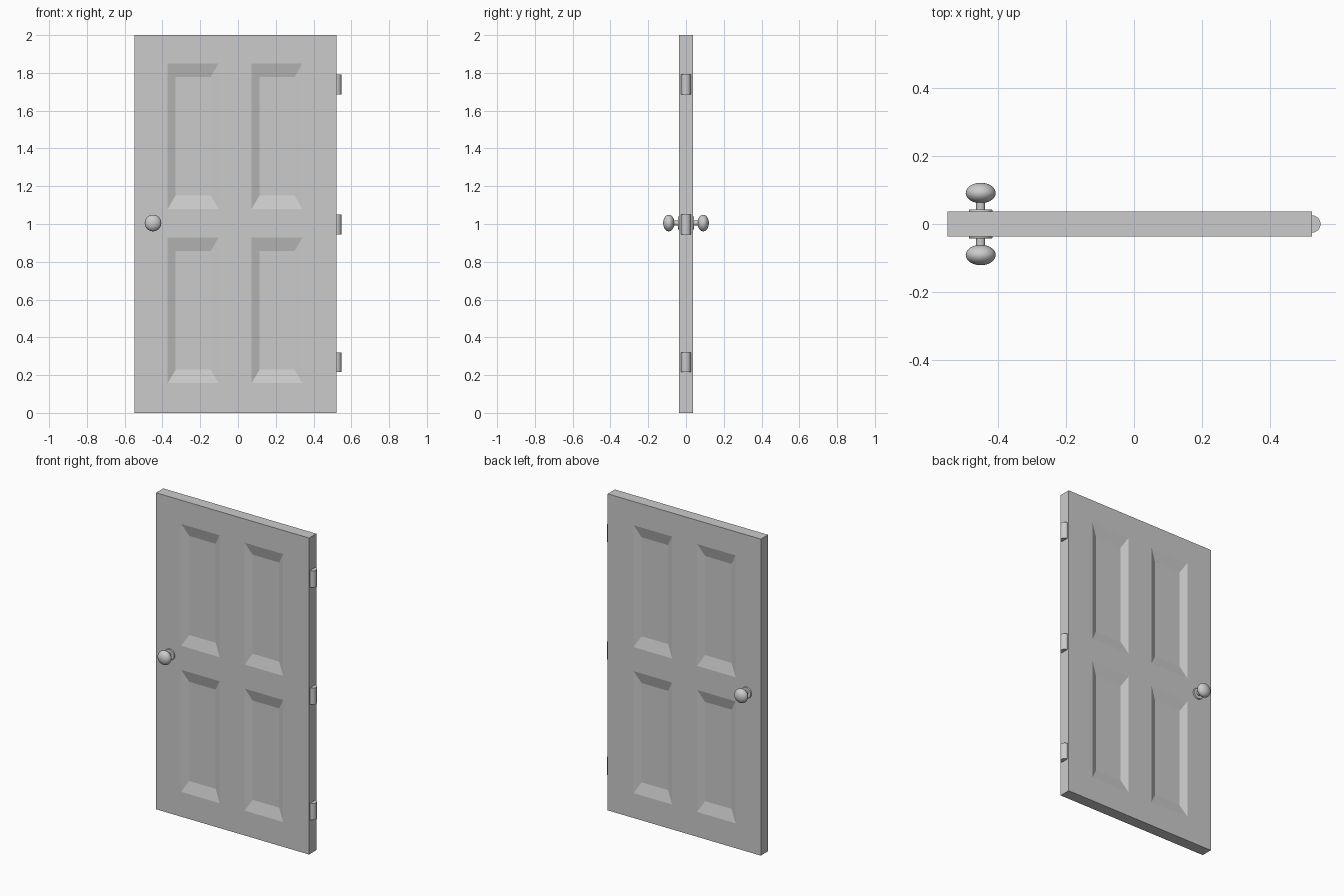
import bpy, bmesh, math

if "Cube" in bpy.data.objects:
    bpy.data.objects.remove(bpy.data.objects["Cube"])

X0, X1, HALF = -0.548, 0.522, 0.036      # door edges and half thickness
DEPTH, BEVEL_X, BEVEL_Z = 0.02, 0.042, 0.072
KNOB_X, KNOB_Z = -0.45, 1.005


def make_object(name, bm):
    bmesh.ops.recalc_face_normals(bm, faces=bm.faces)
    mesh = bpy.data.meshes.new(name)
    bm.to_mesh(mesh)
    bm.free()
    obj = bpy.data.objects.new(name, mesh)
    bpy.context.collection.objects.link(obj)
    return obj


def smooth(obj):
    bpy.ops.object.select_all(action='DESELECT')
    obj.select_set(True)
    bpy.context.view_layer.objects.active = obj
    bpy.ops.object.shade_smooth_by_angle(angle=math.radians(40))


def mirror_y(obj):
    mod = obj.modifiers.new("both_sides", 'MIRROR')
    mod.use_axis = (False, True, False)
    mod.use_clip = True


# Door slab: front half as a grid with four sunken panels, mirrored to the back
xs = [X0, -0.372, -0.103, 0.072, 0.341, X1]
zs = [0.0, 0.157, 0.928, 1.08, 1.85, 2.0]
bm = bmesh.new()
grid = [[bm.verts.new((x, -HALF, z)) for z in zs] for x in xs]
for i in range(5):
    for j in range(5):
        ring = [grid[i][j], grid[i + 1][j], grid[i + 1][j + 1], grid[i][j + 1]]
        if i in (1, 3) and j in (1, 3):
            signs = [(1, 1), (-1, 1), (-1, -1), (1, -1)]
            inner = [bm.verts.new((v.co.x + sx * BEVEL_X, -HALF + DEPTH, v.co.z + sz * BEVEL_Z))
                     for v, (sx, sz) in zip(ring, signs)]
            for k in range(4):
                n = (k + 1) % 4
                bm.faces.new((ring[k], ring[n], inner[n], inner[k]))
            ring = inner
        bm.faces.new(ring)
rim = [e for e in bm.edges if e.is_boundary]
for v in [g for g in bmesh.ops.extrude_edge_only(bm, edges=rim)["geom"]
          if isinstance(g, bmesh.types.BMVert)]:
    v.co.y = 0.0
# keep the open half shell facing outwards
bmesh.ops.recalc_face_normals(bm, faces=bm.faces)
door = make_object("door_slab", bm)
mirror_y(door)

# Knobs: wall plate, neck and flattened ball turned around the y axis
profile = [(0.0, 0.03), (0.035, 0.03), (0.035, 0.040), (0.033, 0.043), (0.0132, 0.043)]
STEPS, START = 14, math.asin(0.0132 / 0.044)
for k in range(STEPS + 1):
    a = math.pi - START - (math.pi - START) * k / STEPS
    profile.append((0.044 * math.sin(a), 0.091 - 0.03 * -math.cos(a)))
bm = bmesh.new()
pts = [bm.verts.new((KNOB_X + r, -d, KNOB_Z)) for r, d in profile]
edges = [bm.edges.new(pair) for pair in zip(pts, pts[1:])]
bmesh.ops.spin(bm, geom=pts + edges, cent=(KNOB_X, 0, KNOB_Z), axis=(0, 1, 0),
               angle=2 * math.pi, steps=32)
bmesh.ops.remove_doubles(bm, verts=bm.verts, dist=1e-5)
knob = make_object("door_knobs", bm)
smooth(knob)
mirror_y(knob)

# Hinges: three barrels half sunk into the right edge
for name, z in (("lower", 0.268), ("middle", 0.997), ("upper", 1.738)):
    bpy.ops.mesh.primitive_cylinder_add(vertices=32, radius=0.0255, depth=0.105,
                                        location=(X1, 0, z))
    hinge = bpy.context.object
    hinge.name = name + "_hinge"
    smooth(hinge)
